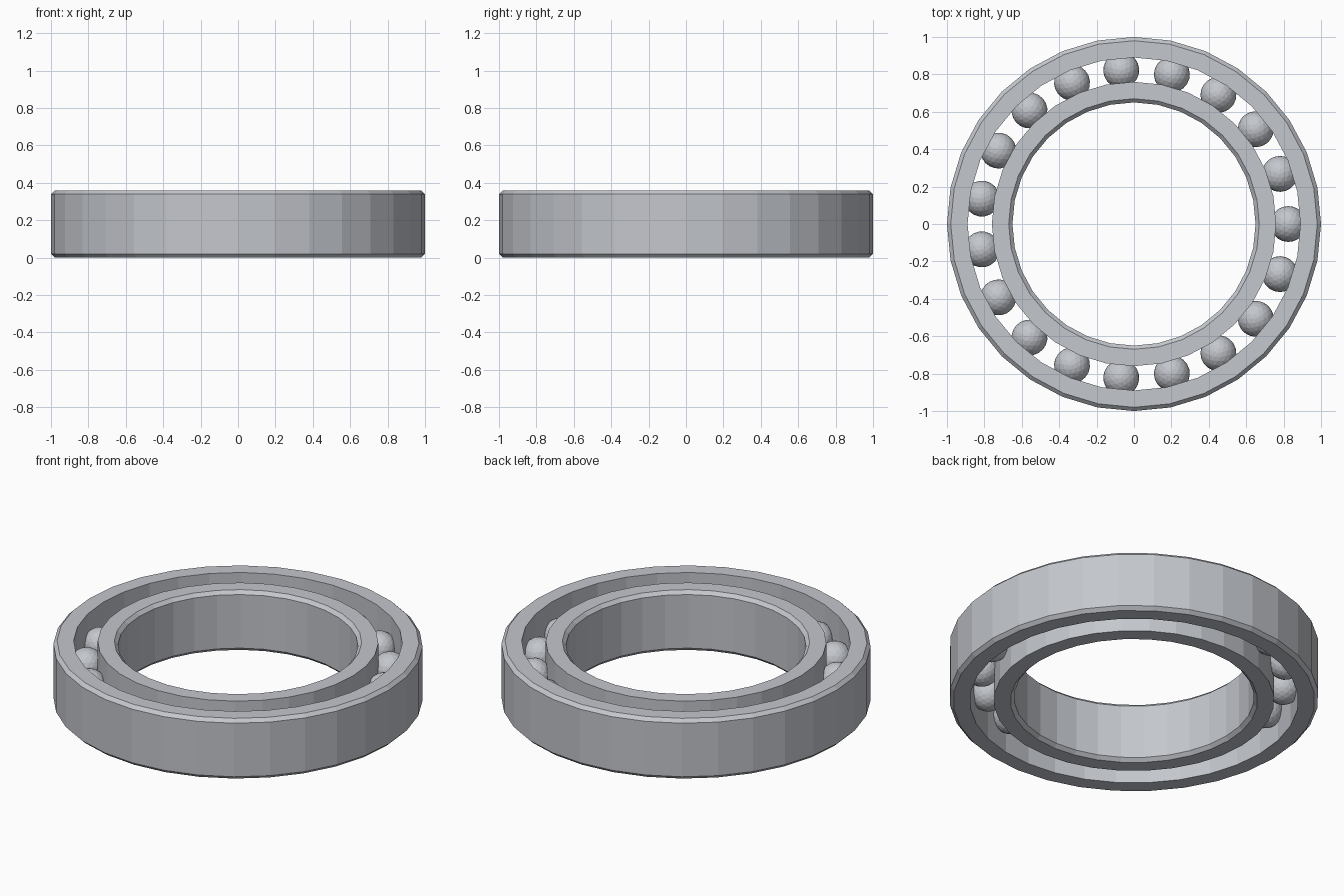
import bpy, bmesh
from math import cos, sin, pi
from mathutils import Matrix

cube = bpy.data.objects.get("Cube")
if cube:
    bpy.data.objects.remove(cube, do_unlink=True)

HEIGHT, CHAMFER, SIDES = 0.36, 0.02, 32
BALLS, BALL_RADIUS, TRACK_RADIUS = 19, 0.096, 0.825

steel = bpy.data.materials.new("steel grey")
color = (0.55, 0.57, 0.61, 1)
steel.diffuse_color = color
steel.use_nodes = True
steel.node_tree.nodes["Principled BSDF"].inputs["Base Color"].default_value = color


def finish(name, bm):
    bmesh.ops.recalc_face_normals(bm, faces=bm.faces)
    mesh = bpy.data.meshes.new(name)
    bm.to_mesh(mesh)
    bm.free()
    mesh.materials.append(steel)
    obj = bpy.data.objects.new(name, mesh)
    bpy.context.collection.objects.link(obj)
    return obj


def race(name, track, rim):
    """Ring with a plain wall at the track and a chamfered wall at the rim."""
    flat = rim + CHAMFER * (1 if track > rim else -1)
    profile = [(track, 0), (flat, 0), (rim, CHAMFER),
               (rim, HEIGHT - CHAMFER), (flat, HEIGHT), (track, HEIGHT)]
    bm = bmesh.new()
    loops = []
    for i in range(SIDES):
        a = 2 * pi * i / SIDES
        loops.append([bm.verts.new((r * cos(a), r * sin(a), z)) for r, z in profile])
    for i, here in enumerate(loops):
        after = loops[(i + 1) % SIDES]
        for j in range(len(profile)):
            k = (j + 1) % len(profile)
            bm.faces.new((here[j], after[j], after[k], here[k]))
    return finish(name, bm)


# Outer and inner rings
race("outer_ring", 0.89, 1.0)
race("inner_ring", 0.76, 0.65)

# Balls share one faceted mesh, spaced evenly round the track
bm = bmesh.new()
bmesh.ops.create_icosphere(bm, subdivisions=3, radius=BALL_RADIUS)
first = finish("ball_1", bm)
for i in range(BALLS):
    ball = first
    if i:
        ball = bpy.data.objects.new(f"ball_{i + 1}", first.data)
        bpy.context.collection.objects.link(ball)
    ball.matrix_world = (Matrix.Rotation(2 * pi * i / BALLS, 4, "Z")
                         @ Matrix.Translation((TRACK_RADIUS, 0, HEIGHT / 2)))
